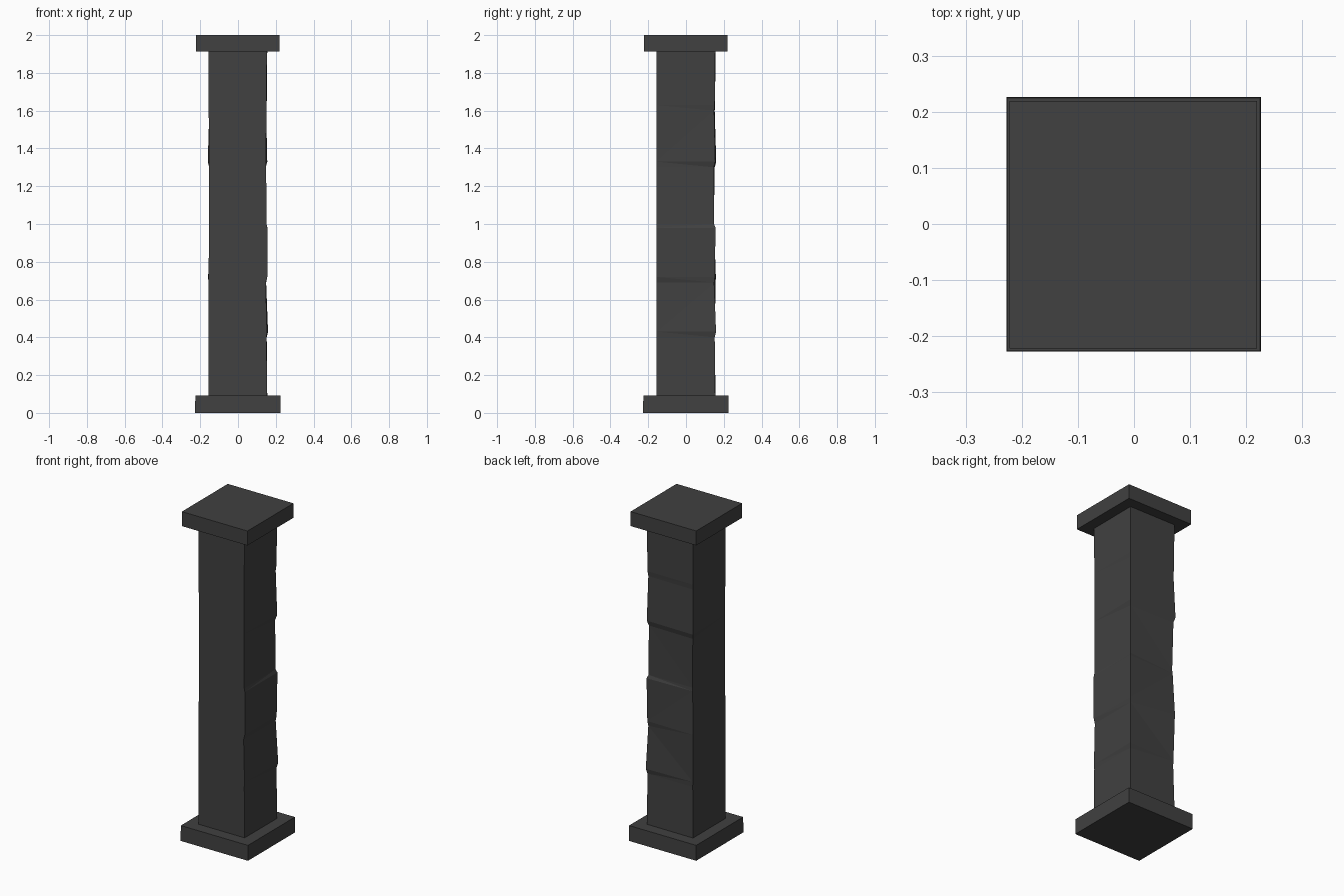
import bpy, bmesh

cube = bpy.data.objects.get("Cube")
if cube:
    bpy.data.objects.remove(cube, do_unlink=True)

# Dark stone material
stone = bpy.data.materials.new("dark_stone")
stone.use_nodes = True
colour = (0.052, 0.052, 0.052, 1)
stone.diffuse_color = colour
bsdf = stone.node_tree.nodes["Principled BSDF"]
bsdf.inputs["Base Color"].default_value = colour
bsdf.inputs["Roughness"].default_value = 0.9


def loft(name, rings):
    """Join a stack of four-cornered rings into a closed flat-shaded solid."""
    bm = bmesh.new()
    loops = [[bm.verts.new(p) for p in ring] for ring in rings]
    for low, high in zip(loops, loops[1:]):
        for i in range(4):
            j = (i + 1) % 4
            bm.faces.new((low[i], low[j], high[j], high[i]))
    bm.faces.new(loops[0][::-1])
    bm.faces.new(loops[-1])
    # Split the slightly twisted sides so that each chipped facet is flat
    bmesh.ops.triangulate(bm, faces=[f for f in bm.faces if abs(f.normal.z) < 0.99
                                     and len(rings) > 2])
    bmesh.ops.recalc_face_normals(bm, faces=bm.faces)
    mesh = bpy.data.meshes.new(name)
    bm.to_mesh(mesh)
    bm.free()
    mesh.materials.append(stone)
    obj = bpy.data.objects.new(name, mesh)
    bpy.context.collection.objects.link(obj)
    return obj


def square(x0, x1, y0, y1, z):
    return [(x0, y0, z), (x1, y0, z), (x1, y1, z), (x0, y1, z)]


# Plinth and capital slabs, each tapering very slightly
loft("base_slab", [square(-0.227, 0.226, -0.227, 0.226, 0),
                   square(-0.226, 0.225, -0.226, 0.225, 0.093)])
loft("top_slab", [square(-0.222, 0.219, -0.222, 0.219, 1.912),
                  square(-0.222, 0.219, -0.222, 0.219, 2.0)])

# Chipped shaft: height, then outward shift in thousandths for each corner
# (front right-hand, front left-hand, back left-hand, back right-hand)
HALF = 0.155
levels = [
    (0.09, 2, -1, 0, 2),
    (0.40, 0, -4, -3, -4),
    (0.43, 0, -2, 4, -3),
    (0.69, 1, -8, -6, 2),
    (0.72, 1, 0, -2, 3),
    (0.98, -2, 0, 1, -6),
    (1.00, -2, -4, -7, -8),
    (1.30, -1, -6, -8, -3),
    (1.33, -1, -6, 0, 5),
    (1.60, 0, -5, -6, -3),
    (1.63, 0, -5, -3, -1),
    (1.92, 2, -2, 0, 1),
]
signs = [(-1, -1), (1, -1), (1, 1), (-1, 1)]
rings = []
for z, *shifts in levels:
    rings.append([(sx * (HALF + d / 1000), sy * (HALF + (d if sy > 0 else 1) / 1000), z)
                  for (sx, sy), d in zip(signs, shifts)])
loft("chipped_shaft", rings)
